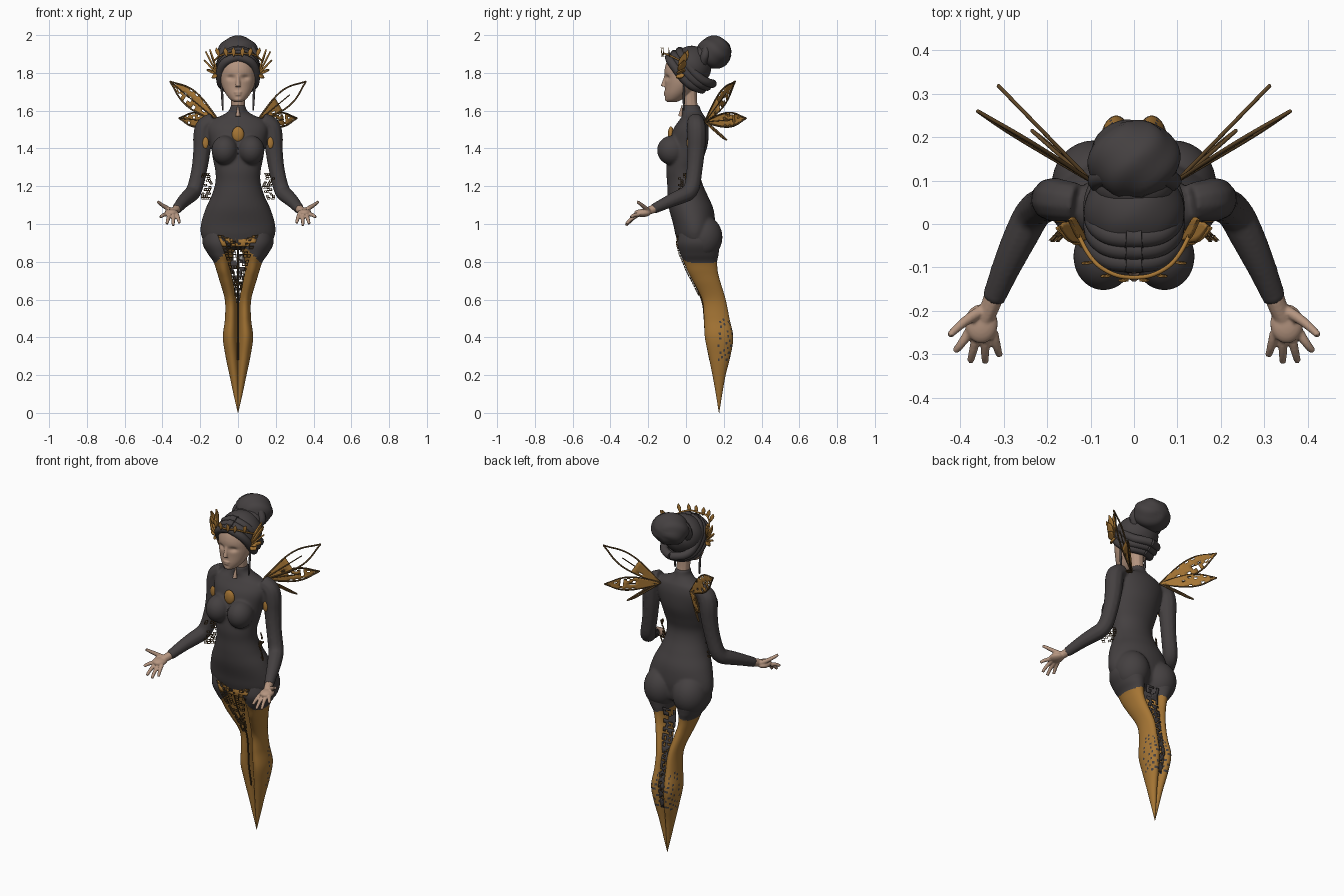
import bpy, bmesh, math, random
from mathutils import Vector

if "Cube" in bpy.data.objects:
    bpy.data.objects.remove(bpy.data.objects["Cube"])
random.seed(4)

def material(name, rgb):
    m = bpy.data.materials.new(name)
    m.diffuse_color = (*rgb, 1)
    m.use_nodes = True
    m.node_tree.nodes["Principled BSDF"].inputs["Base Color"].default_value = m.diffuse_color
    return m
DARK = material("charcoal", (0.058, 0.051, 0.052))
GOLD = material("gold", (0.38, 0.18, 0.035))
SKIN = material("skin", (0.46, 0.30, 0.215))
BROWN = material("lace brown", (0.11, 0.06, 0.02))

def finish(name, bm, *mats):
    bmesh.ops.recalc_face_normals(bm, faces=bm.faces[:])
    me = bpy.data.meshes.new(name)
    bm.to_mesh(me)
    bm.free()
    ob = bpy.data.objects.new(name, me)
    bpy.context.collection.objects.link(ob)
    for m in mats:
        me.materials.append(m)
    return ob

def loft(name, rows, mats, segs=40, steps=5):
    """Smooth elliptical loft through rows of (z, x0, x1, y_front, y_back)."""
    pts = []
    for i in range(len(rows) - 1):
        p = [rows[max(0, min(len(rows) - 1, i + k))] for k in (-1, 0, 1, 2)]
        for s in range(steps):
            t = s / steps
            pts.append([0.5 * (2*b + (c-a)*t + (2*a-5*b+4*c-d)*t*t + (3*b-a-3*c+d)*t**3)
                        for a, b, c, d in zip(*p)])
    pts.append(rows[-1])
    bm, rings = bmesh.new(), []
    for z, x0, x1, y0, y1 in pts:
        rings.append([bm.verts.new(((x0+x1)/2 + (x1-x0)/2*math.cos(a), (y0+y1)/2 + (y1-y0)/2*math.sin(a), z))
                      for a in [2*math.pi*k/segs for k in range(segs)]])
    for r, q in zip(rings, rings[1:]):
        for k in range(segs):
            bm.faces.new((r[k], r[(k+1) % segs], q[(k+1) % segs], q[k]))
    bm.faces.new(rings[0])
    bm.faces.new(rings[-1])
    return finish(name, bm, *mats)

def ball(name, c, r, mat, ridge=0):
    bm = bmesh.new()
    bmesh.ops.create_uvsphere(bm, u_segments=36, v_segments=20, radius=1)
    for v in bm.verts:
        k = 1 + ridge * math.sin(5*math.atan2(v.co.z, v.co.x) + 5*v.co.y)
        v.co = Vector([c[i] + r[i]*v.co[i]*k for i in range(3)])
    return finish(name, bm, mat)

def tube(name, pts, mat, closed=False):
    """Smooth tube through (x, y, z, radius) points."""
    cu = bpy.data.curves.new(name, 'CURVE')
    cu.dimensions, cu.bevel_depth, cu.bevel_resolution = '3D', 1, 3
    cu.use_fill_caps = True
    sp = cu.splines.new('NURBS')
    sp.points.add(len(pts) - 1)
    for p, q in zip(sp.points, pts):
        p.co, p.radius = (*q[:3], 1), q[3]
    sp.order_u, sp.use_endpoint_u, sp.use_cyclic_u, sp.resolution_u = 3, True, closed, 6
    ob = bpy.data.objects.new(name, cu)
    bpy.context.collection.objects.link(ob)
    cu.materials.append(mat)
    bpy.ops.object.select_all(action='DESELECT')
    ob.select_set(True)
    bpy.context.view_layer.objects.active = ob
    bpy.ops.object.convert(target='MESH')
    return bpy.context.view_layer.objects.active

def fuse(name, obs, voxel, smooth):
    """Join parts and blend them into one skin."""
    bpy.ops.object.select_all(action='DESELECT')
    for o in obs:
        o.select_set(True)
    bpy.context.view_layer.objects.active = ob = obs[0]
    bpy.ops.object.join()
    ob.name = name
    m = ob.modifiers.new("blend", 'REMESH')
    m.mode, m.voxel_size = 'VOXEL', voxel
    m = ob.modifiers.new("soften", 'SMOOTH')
    m.factor, m.iterations = 0.5, smooth
    for n in ("blend", "soften"):
        bpy.ops.object.modifier_apply(modifier=n)
    return ob

def patch(name, mat, f, nu, nv, keep, wire=0, thick=0.004):
    """Sheet f(u, v) with cells dropped where keep is false; wire makes it a net."""
    bm = bmesh.new()
    g = [[bm.verts.new(f(i/nu, j/nv)) for j in range(nv+1)] for i in range(nu+1)]
    for i in range(nu):
        for j in range(nv):
            if keep((i+.5)/nu, (j+.5)/nv):
                bm.faces.new((g[i][j], g[i+1][j], g[i+1][j+1], g[i][j+1]))
    bmesh.ops.delete(bm, geom=[v for v in bm.verts if not v.link_faces], context='VERTS')
    ob = finish(name, bm, mat)
    m = ob.modifiers.new("sheet", 'WIREFRAME' if wire else 'SOLIDIFY')
    m.thickness = wire or thick
    return ob

def leaf(root, tip, side, w):
    """Leaf-shaped surface function."""
    root, tip, side = Vector(root), Vector(tip), Vector(side).normalized()
    def f(u, v):
        return root.lerp(tip, u) + side * (w * (2*v-1) * (0.08 + math.sin(math.pi*u**1.3)**0.8) * (1-u**8))
    return f

# torso with bust, buttocks and sleeves
T = [(1.63, .04, -.015, .07), (1.60, .048, -.02, .08), (1.575, .085, -.02, .095), (1.55, .14, -.035, .11),
     (1.50, .16, -.068, .12), (1.42, .145, -.09, .115), (1.34, .132, -.10, .09), (1.28, .12, -.105, .075),
     (1.22, .12, -.10, .085), (1.15, .14, -.098, .115), (1.08, .172, -.09, .145), (1.0, .196, -.068, .155),
     (.94, .195, -.055, .15), (.89, .165, -.035, .14), (.865, .09, .0, .10)]
parts = [loft("torso", [(z, -w, w, a, b) for z, w, a, b in T], [DARK])]
for s in (-1, 1):
    parts.append(ball("breast", (s*.07, -.075, 1.39), (.07, .078, .078), DARK))
    parts.append(ball("buttock", (s*.093, .09, .93), (.097, .103, .115), DARK))
    parts.append(tube("sleeve", [(s*x, y, z, r) for x, y, z, r in [
        (.13, .05, 1.545, .045), (.175, .055, 1.53, .05), (.188, .057, 1.47, .052), (.19, .055, 1.39, .047),
        (.205, .045, 1.28, .042), (.232, .03, 1.17, .043), (.262, -.03, 1.145, .041),
        (.295, -.1, 1.115, .034), (.325, -.175, 1.078, .027)]], DARK))
fuse("bodysuit", parts, .007, 5)

# stockinged legs meeting in one point
LEG = [(.98, .03, .18, -.03, .14), (.90, .012, .188, -.045, .175), (.84, .025, .158, -.03, .172),
       (.80, .036, .13, -.012, .165), (.75, .036, .113, .008, .168), (.70, .026, .098, .035, .18),
       (.60, .008, .07, .085, .21), (.50, .004, .069, .095, .23), (.40, .002, .08, .10, .25),
       (.30, -.001, .066, .12, .235), (.20, -.003, .045, .14, .21), (.10, -.003, .024, .158, .192),
       (0, -.001, .001, .174, .176)]
def leg_y(z, col):
    for a, b in zip(LEG, LEG[1:]):
        if a[0] >= z >= b[0]:
            return a[col] + (b[col]-a[col]) * (a[0]-z) / (a[0]-b[0])
    return LEG[0][col]
for s in (-1, 1):
    leg = loft("left_leg" if s > 0 else "right_leg",
               [(z, *sorted((s*a, s*b)), c, d) for z, a, b, c, d in LEG], [DARK, GOLD], 40, 8)
    for p in leg.data.polygons:
        x, y, z = p.center
        edge = .795 + max(0, .12-abs(x)) * (1.0 if y < .05 else .25)
        spots = .27 < z < .5 and y > .165 and math.sin(150*z+60*y) * math.sin(230*y-70*z) > .5
        p.material_index = int(z < edge and not spots)

# lace between the legs: gold front panel, net below, dark seam behind
def front_lace(u, v):
    z = .94 - .32*v
    return ((2*u-1) * (.09*(1-v)**1.5 + .018), leg_y(z, 3) - .006, z)
def back_lace(u, v):
    z = .84 - .56*v
    return ((2*u-1) * (.03*(1-v) + .012), leg_y(z, 4) - .012, z)
patch("front_lace", GOLD, front_lace, 14, 32, lambda u, v: v < .2 and random.random() < .7)
patch("front_net", BROWN, front_lace, 7, 22, lambda u, v: random.random() < .5, .006)
patch("back_seam", DARK, back_lace, 5, 50, lambda u, v: random.random() < .72)
tube("front_seam", [(0, leg_y(z/100, 3) + .003, z/100, .004) for z in range(88, 25, -6)], BROWN)

# head
H = [(1.646, .02, -.10, -.05), (1.66, .042, -.108, -.02), (1.69, .066, -.112, .02), (1.73, .085, -.111, .06),
     (1.77, .094, -.112, .08), (1.82, .096, -.113, .09), (1.87, .085, -.095, .08), (1.91, .05, -.05, .05)]
head = fuse("face", [loft("skull", [(z, -w, w, a, b) for z, w, a, b in H], [SKIN]),
    tube("nose", [(0, -.106, 1.79, .008), (0, -.116, 1.75, .010), (0, -.121, 1.728, .014)], SKIN),
    ball("upper_lip", (0, -.108, 1.697, ), (.022, .011, .006), SKIN),
    ball("lower_lip", (0, -.107, 1.685), (.018, .011, .007), SKIN),
    ball("chin", (0, -.098, 1.662), (.022, .014, .014), SKIN),
    tube("neck", [(0, .03, 1.60, .036), (0, .02, 1.66, .037), (0, .02, 1.72, .04)], SKIN)], .004, 3)
for v in head.data.vertices:                      # eye sockets
    if v.co.y < -.04:
        v.co.y += .012 * math.exp(-((abs(v.co.x)-.038)/.02)**2 - ((v.co.z-1.775)/.013)**2)
tube("collar_point", [(0, -.03, 1.57, .012), (0, -.026, 1.60, .008), (0, -.02, 1.63, .002)], SKIN)

# hair: cap, wrapped rolls and bun
ball("hair_cap", (0, .03, 1.835), (.116, .105, .108), DARK, .01)
for k in range(3):
    d = k * .028
    for s in (-1, 1):
        tube("hair_roll", [(s*x, y + d, z + d*.55, .023) for x, y, z in [
            (-.02, -.088, 1.885), (.045, -.092, 1.878), (.09, -.062, 1.835), (.097, -.02, 1.775),
            (.085, .03, 1.73), (.05, .07, 1.715), (0, .085, 1.712)]], DARK)
ball("hair_bun", (0, .148, 1.908), (.106, .092, .088), DARK, .03)
ball("bun_base", (0, .085, 1.88), (.09, .06, .065), DARK)
tube("bun_wrap", [(.088*math.cos(a), .10 + .02*math.sin(a), 1.89 + .066*math.sin(a), .022)
                  for a in [k*math.pi/6 for k in range(12)]], DARK, True)

# brooch and tiara
ball("brooch", (0, -.08, 1.475), (.032, .016, .041), GOLD)
tube("tiara", [(x, y, z, .005) for x, y, z in [(-.13, -.02, 1.86), (-.105, -.08, 1.89), (-.05, -.118, 1.905),
     (0, -.125, 1.895), (.05, -.118, 1.905), (.105, -.08, 1.89), (.13, -.02, 1.86)]], GOLD)

for s in (-1, 1):
    n = "left_" if s > 0 else "right_"
    # hand: palm, four fingers and thumb
    fingers = [(.412, -.292, 1.035), (.377, -.316, 1.0), (.343, -.318, .992), (.31, -.302, 1.005)]
    hand = [ball("palm", (s*.352, -.23, 1.058), (.038, .045, .021), SKIN),
            tube("wrist", [(s*.321, -.16, 1.084, .023), (s*.33, -.19, 1.073, .023), (s*.345, -.22, 1.062, .02)], SKIN),
            tube("thumb", [(s*.35, -.20, 1.07, .014), (s*.39, -.22, 1.09, .012), (s*.425, -.257, 1.118, .008)], SKIN)]
    for i, t in enumerate(fingers):
        b = Vector((.381 - i*.019, -.25, 1.05))
        m = b.lerp(Vector(t), .55) + Vector((0, -.006, .008))
        hand.append(tube("finger", [(s*b.x, b.y, b.z, .0115), (s*m.x, m.y, m.z, .0105), (s*t[0], t[1], t[2], .008)], SKIN))
    fuse(n + "hand", hand, .004, 2)

    # wings: framed leaves with pierced membranes, one side more open
    root = (s*.10, .10, 1.54)
    for nm, tip, side, w in (("upper", (.36, .26, 1.755), (.5, .2, -.85), .042),
                             ("middle", (.312, .318, 1.56), (.1, .1, -1), .036),
                             ("lower", (.235, .215, 1.445), (.5, .5, -.6), .028)):
        f = leaf(root, (s*tip[0], *tip[1:]), (s*side[0], *side[1:]), w)
        loop = [f(i/10, 0) for i in range(11)] + [f(i/10, 1) for i in range(10, -1, -1)]
        tube(f"{n}{nm}_wing_frame", [(*p, .0045) for p in loop], BROWN, True)
        tube(f"{n}{nm}_wing_vein", [(*f(i/6, .5), .003) for i in range(5 if s > 0 else 7)], BROWN)
        open_wing = nm == "upper" and s > 0
        patch(f"{n}{nm}_wing", GOLD, f, 18, 7, lambda u, v: random.random() < (
            (.97 if u < .45 else 0) if open_wing else (.98 if u < .45 else .68)))

    # leaf ornament over the ear, tiara leaves, earring
    for i, t in enumerate([(.145, .01, 1.925), (.168, -.005, 1.915), (.176, -.01, 1.87),
                           (.165, -.02, 1.82), (.14, -.03, 1.775)]):
        patch(f"{n}ear_leaf", GOLD, leaf((s*.108, -.035, 1.80 + .012*(i == 0)), (s*t[0], *t[1:]), (.2*s, 1, .3), .022),
              8, 4, lambda u, v: True, thick=.008)
    for x, y in ((.10, -.085), (.06, -.115), (.022, -.125)):
        patch(f"{n}tiara_leaf", GOLD, leaf((s*x, y, 1.885), (s*x*1.15, y-.005, 1.935), (1, 0, 0), .011),
              6, 2, lambda u, v: True)
    tube(n + "earring", [(s*.088, -.01, 1.74, .005), (s*.083, -.012, 1.68, .008), (s*.08, -.012, 1.60, .004)], DARK)

    # lace trim inside the elbow and a shoulder plate
    patch(n + "elbow_lace", BROWN, lambda u, v: (s*(.14 + .045*u + .01*math.sin(9*v)), .01 - .05*u, 1.27 - .14*v),
          4, 12, lambda u, v: random.random() < .5, .006)
    ball(n + "arm_plate", (s*.172, .011, 1.43), (.016, .008, .03), GOLD)

bpy.ops.object.select_all(action='DESELECT')
for o in bpy.context.scene.objects:
    if o.type == 'MESH':
        o.select_set(True)
        bpy.context.view_layer.objects.active = o
bpy.ops.object.shade_smooth_by_angle(angle=math.radians(40))
